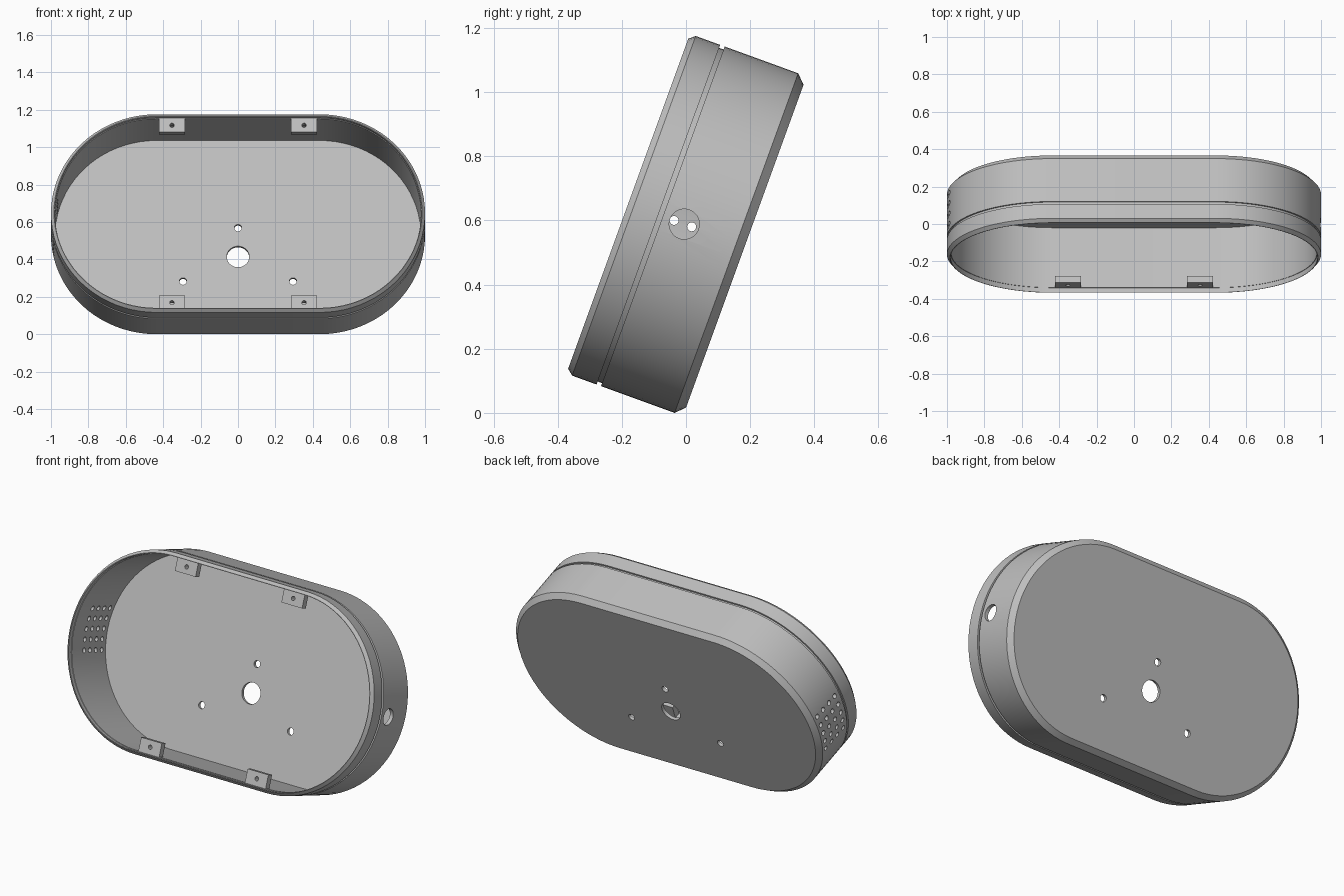
import bpy, bmesh
from math import cos, sin, pi, radians
from mathutils import Matrix, Vector

cube = bpy.data.objects.get("Cube")
if cube:
    bpy.data.objects.remove(cube)

# Untilted frame: x = width, y = depth (back is near 0), z = height
R, STRAIGHT, MID = 0.5635, 0.4365, 0.5555
FRONT, BACK, FLOOR, LEDGE = -0.394, -0.007, -0.0265, -0.367
WALL = 0.022
TILT = Matrix.Translation((0, 0, -0.0045)) @ Matrix.Rotation(radians(-20), 4, 'X')

grey = bpy.data.materials.new("plain_grey")
grey.use_nodes = True
grey.diffuse_color = (0.52, 0.52, 0.52, 1)
grey.node_tree.nodes["Principled BSDF"].inputs["Base Color"].default_value = (0.52, 0.52, 0.52, 1)


def make_object(name, bm):
    bmesh.ops.recalc_face_normals(bm, faces=bm.faces)
    mesh = bpy.data.meshes.new(name)
    bm.to_mesh(mesh)
    bm.free()
    mesh.materials.append(grey)
    obj = bpy.data.objects.new(name, mesh)
    bpy.context.collection.objects.link(obj)
    return obj


def stadium(inset, y, steps=40):
    """Outline with two round ends, shrunk by inset."""
    r = R - inset
    points = []
    for side in (1, -1):
        for i in range(steps + 1):
            a = -pi / 2 + pi * i / steps
            points.append((side * (STRAIGHT + r * cos(a)), y, MID + side * r * sin(a)))
    return points


def cylinder(bm, centre, radius, length, axis, segments=32):
    turn = Vector((0, 0, 1)).rotation_difference(Vector(axis)).to_matrix().to_4x4()
    bmesh.ops.create_cone(bm, cap_ends=True, segments=segments, radius1=radius, radius2=radius,
                          depth=length, matrix=Matrix.Translation(centre) @ turn)


def cut(obj, bm):
    """Subtract the cutter mesh from obj for good."""
    cutter = make_object("hole_cutter", bm)
    cutter.hide_render = True
    mod = obj.modifiers.new("holes", 'BOOLEAN')
    mod.operation, mod.solver, mod.object = 'DIFFERENCE', 'EXACT', cutter
    bpy.context.view_layer.objects.active = obj
    bpy.ops.object.modifier_apply(modifier=mod.name)
    bpy.data.objects.remove(cutter)


def finish(obj):
    obj.data.transform(TILT)
    bpy.ops.object.select_all(action='DESELECT')
    obj.select_set(True)
    bpy.context.view_layer.objects.active = obj
    bpy.ops.object.shade_smooth_by_angle(angle=radians(25))


# Tray: back plate, chamfer, grooved outer wall, rim, stepped inner wall, floor
section = [(0.028, BACK), (0, -0.035), (0, -0.279), (0.01, -0.279), (0.01, -0.294),
           (0, -0.294), (0, -0.375), (0.016, FRONT), (0.019, FRONT), (0.019, LEDGE),
           (WALL, LEDGE), (WALL, FLOOR)]
bm = bmesh.new()
rings = [[bm.verts.new(p) for p in stadium(*s)] for s in section]
for a, b in zip(rings, rings[1:]):
    for i in range(len(a)):
        j = (i + 1) % len(a)
        bm.faces.new((a[i], a[j], b[j], b[i]))
bm.faces.new(rings[0])
bm.faces.new(rings[-1])
tray = make_object("tray_shell", bm)

# Holes in the back plate, the left-side port and the right-side vents
holes = bmesh.new()
cylinder(holes, (0, -0.02, 0.436), 0.06, 0.1, (0, 1, 0), 48)
for x, z in ((0, 0.6), (0.294, 0.296), (-0.294, 0.296)):
    cylinder(holes, (x, -0.02, z), 0.02, 0.1, (0, 1, 0))
cylinder(holes, (1, -0.208, MID), 0.047, 0.2, (1, 0, 0), 48)
for row in range(-2, 3):
    for col in range(4):
        cylinder(holes, (-0.98, -0.2417 + 0.0585 * col, MID + 0.0585 * row),
                 0.014, 0.2, (1, 0, 0), 20)
cut(tray, holes)
finish(tray)

# Four screw tabs inside the rim, each with a through hole
TAB_H, TAB_D = 0.078, 0.037
for level, side in (("upper", 1), ("lower", -1)):
    for hand, sx in (("left", 1), ("right", -1)):
        z = MID + side * (R - WALL + 0.002 - TAB_H / 2)
        centre = Vector((sx * 0.353, LEDGE + TAB_D / 2, z))
        bm = bmesh.new()
        bmesh.ops.create_cube(bm, size=1, matrix=Matrix.Translation(centre)
                              @ Matrix.Diagonal((0.137, TAB_D, TAB_H, 1)))
        tab = make_object(f"{level}_{hand}_screw_tab", bm)
        hole = bmesh.new()
        cylinder(hole, centre, 0.012, 0.1, (0, 1, 0), 24)
        cut(tab, hole)
        finish(tab)
